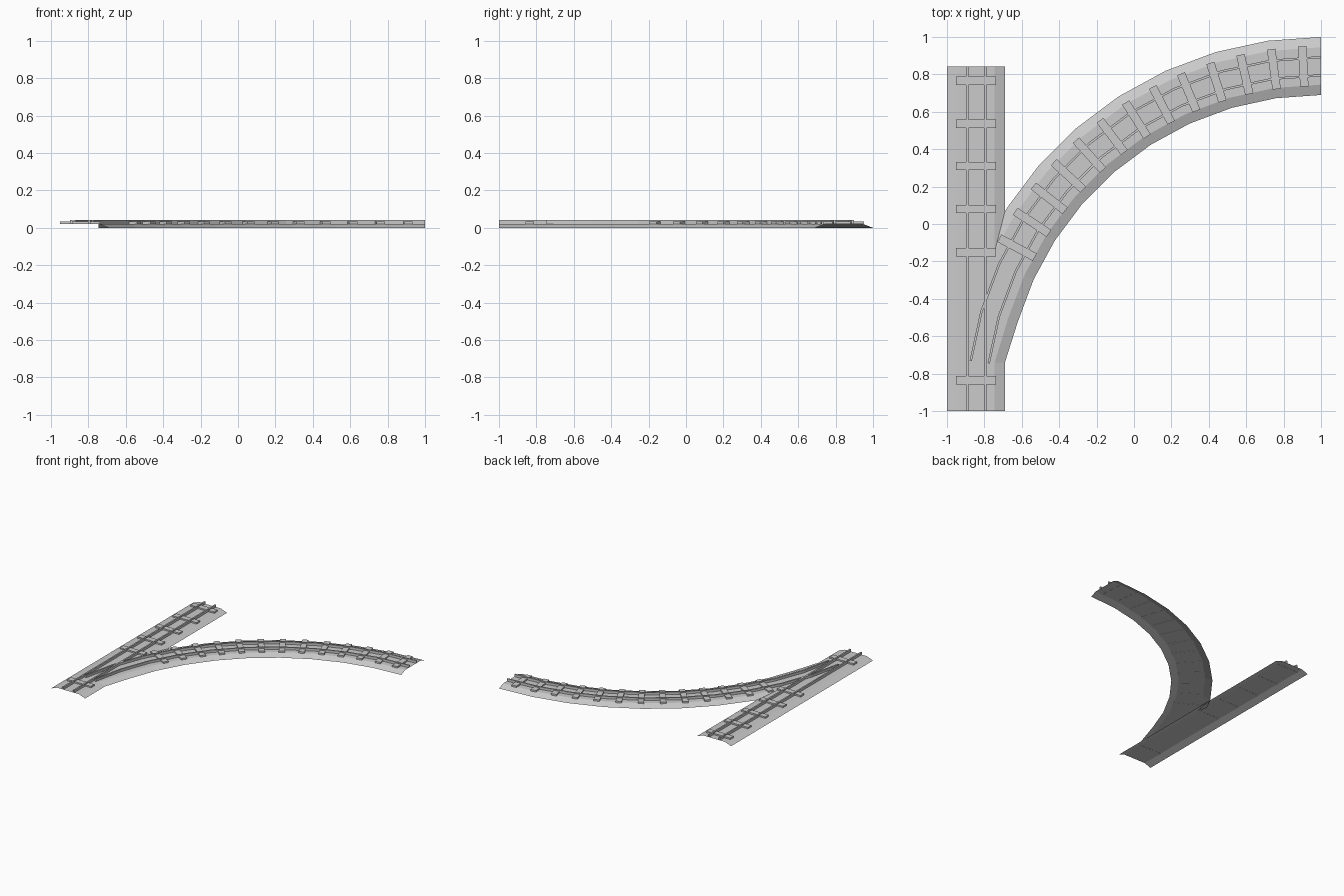
import bpy, bmesh
from math import sin, cos, radians
from mathutils import Matrix

if "Cube" in bpy.data.objects:
    bpy.data.objects.remove(bpy.data.objects["Cube"])

TOP = 0.021            # height of the ballast bed
CX, CY, R = 1.0, -1.0, 1.845   # centre and radius of the branch curve
TRACK_X = -0.845       # centre of the straight track
STEP = 90 / 11
BED = [(-0.155, 0), (-0.1, TOP), (0.1, TOP), (0.155, 0)]


def finish(name, bm):
    mesh = bpy.data.meshes.new(name)
    bm.to_mesh(mesh)
    bm.free()
    obj = bpy.data.objects.new(name, mesh)
    bpy.context.collection.objects.link(obj)
    return obj


def straight(offset, z, t):
    return (TRACK_X + offset, -1 + 1.843 * t, z)


def curve(offset, z, deg):
    a = radians(deg)
    r = R - offset
    return (CX - r * sin(a), CY + r * cos(a), z)


def sweep(bm, place, profile, stations, closed):
    """Sweep a cross-section along a placing function."""
    rings = [[bm.verts.new(place(o, z, s)) for o, z in profile] for s in stations]
    n = len(profile)
    for a, b in zip(rings, rings[1:]):
        for i in range(n if closed else n - 1):
            j = (i + 1) % n
            bm.faces.new((a[i], a[j], b[j], b[i]))
    if closed:
        bm.faces.new(rings[0][::-1])
        bm.faces.new(rings[-1])
        bmesh.ops.recalc_face_normals(bm, faces=bm.faces)
    else:
        bm.normal_update()
        down = [f for f in bm.faces if f.normal.z < 0]
        bmesh.ops.reverse_faces(bm, faces=down)
    return rings


def rail(name, place, offset, stations):
    bm = bmesh.new()
    h = 0.006
    sweep(bm, place, [(offset - h, TOP), (offset - h, 0.041),
                      (offset + h, 0.041), (offset + h, TOP)], stations, True)
    finish(name, bm)


def sleeper(name, x, y, deg):
    bm = bmesh.new()
    bmesh.ops.create_cube(bm, size=1, matrix=Matrix.Translation((x, y, 0.0265))
                          @ Matrix.Rotation(radians(deg), 4, 'Z')
                          @ Matrix.Diagonal((0.215, 0.045, 0.013, 1)))
    finish(name, bm)


# straight ballast bed, an open shell
bm = bmesh.new()
sweep(bm, straight, BED, [0, 1], False)
finish("straight_bed", bm)

# curved ballast bed, its end trimmed into the straight bed
bm = bmesh.new()
angles = [STEP * i for i in range(11)]
rings = sweep(bm, curve, BED, angles, False)
rings[-1][3].co = (-0.69, -0.74, 0)
rings[-1][2].co = (-0.745, -0.74, TOP)
bmesh.ops.bisect_plane(bm, geom=bm.verts[:] + bm.edges[:] + bm.faces[:],
                       plane_co=(-0.745, 0, 0), plane_no=(-1, 0, 0), clear_outer=True)
finish("curved_bed", bm)

# rails
for side, off in (("left", -0.047), ("right", 0.05)):
    rail("straight_rail_" + side, straight, off, [0, 1])
    rail("curved_rail_" + side, curve, off, angles)

# sleepers
for i, y in enumerate((-0.835, -0.15, 0.08, 0.31, 0.535, 0.765)):
    sleeper(f"straight_sleeper_{i}", TRACK_X, y, 0)
for i in range(13):
    deg = 2.95 + 4.9 * i
    x, y, _ = curve(0, 0, deg)
    sleeper(f"curved_sleeper_{i}", x, y, 90 + deg)
